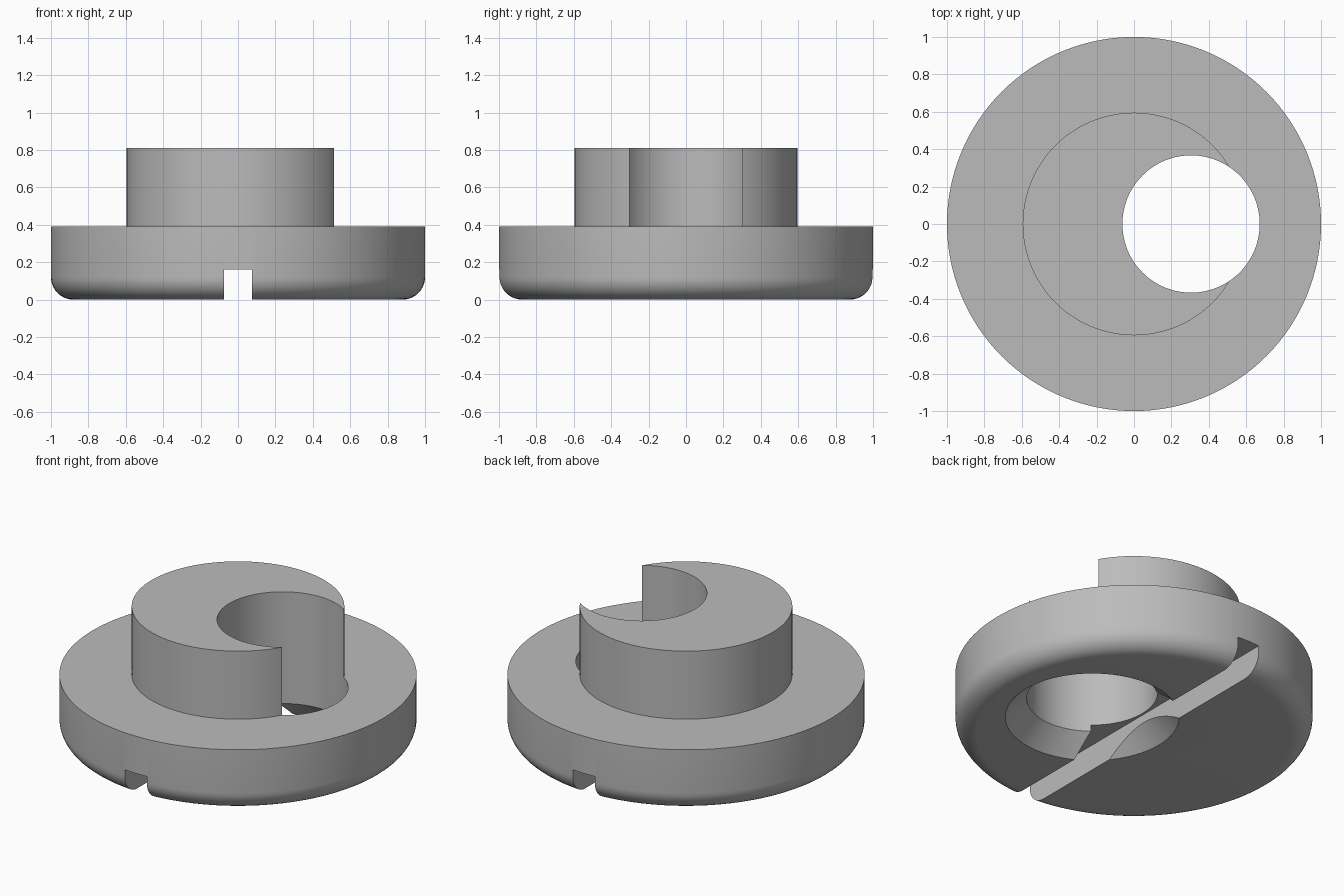
import bpy, math
from math import sin, cos, pi

if "Cube" in bpy.data.objects:
    bpy.data.objects.remove(bpy.data.objects["Cube"])

# Sizes
DISC_R, DISC_H = 1.0, 0.39
BOSS_R, TOP = 0.595, 0.81
FILLET = 0.12
HOLE_X, HOLE_R, CHAMFER = 0.305, 0.367, 0.12
SLOT_W, SLOT_H = 0.15, 0.16
SEGMENTS = 128

# Single grey material
grey = bpy.data.materials.new("grey")
grey.use_nodes = True
colour = (0.5, 0.5, 0.5, 1)
grey.diffuse_color = colour
grey.node_tree.nodes["Principled BSDF"].inputs["Base Color"].default_value = colour


def lathe(name, profile, x=0.0):
    """Closed solid turned about z from (radius, height) pairs, bottom to top."""
    n = SEGMENTS
    verts = [(r * cos(2 * pi * i / n), r * sin(2 * pi * i / n), z)
             for r, z in profile for i in range(n)]
    faces = [(k * n + i, k * n + (i + 1) % n, (k + 1) * n + (i + 1) % n, (k + 1) * n + i)
             for k in range(len(profile) - 1) for i in range(n)]
    last = (len(profile) - 1) * n
    faces.append(tuple(reversed(range(n))))
    faces.append(tuple(range(last, last + n)))
    mesh = bpy.data.meshes.new(name)
    mesh.from_pydata(verts, [], faces)
    mesh.materials.append(grey)
    obj = bpy.data.objects.new(name, mesh)
    obj.location.x = x
    bpy.context.collection.objects.link(obj)
    return obj


def cut(target, cutter):
    """Subtract the cutter, apply the result and drop the cutter."""
    cutter.hide_render = True
    mod = target.modifiers.new("cut", 'BOOLEAN')
    mod.operation = 'DIFFERENCE'
    mod.solver = 'EXACT'
    mod.object = cutter
    bpy.ops.object.select_all(action='DESELECT')
    target.select_set(True)
    bpy.context.view_layer.objects.active = target
    bpy.ops.object.modifier_apply(modifier=mod.name)
    bpy.data.objects.remove(cutter)


# Flanged disc with a rounded lower rim and a raised round boss
rim = [(DISC_R - FILLET + FILLET * sin(a), FILLET - FILLET * cos(a))
       for a in (pi / 2 * i / 10 for i in range(11))]
body = lathe("flanged_disc", rim + [(DISC_R, DISC_H), (BOSS_R, DISC_H), (BOSS_R, TOP)])

# Off-centre through hole, countersunk underneath
hole = lathe("hole_cutter", [(HOLE_R + 2 * CHAMFER, -CHAMFER), (HOLE_R, CHAMFER),
                             (HOLE_R, TOP + 0.2)], HOLE_X)
cut(body, hole)

# Straight slot across the underside, front to back
bpy.ops.mesh.primitive_cube_add(size=1, location=(0, 0, 0))
slot = bpy.context.object
slot.name = "slot_cutter"
slot.scale = (SLOT_W, 2.4, 2 * SLOT_H)
slot.data.materials.append(grey)
bpy.context.view_layer.update()
cut(body, slot)

# Smooth round walls, crisp edges
bpy.ops.object.select_all(action='DESELECT')
body.select_set(True)
bpy.context.view_layer.objects.active = body
bpy.ops.object.shade_smooth_by_angle(angle=math.radians(30))
